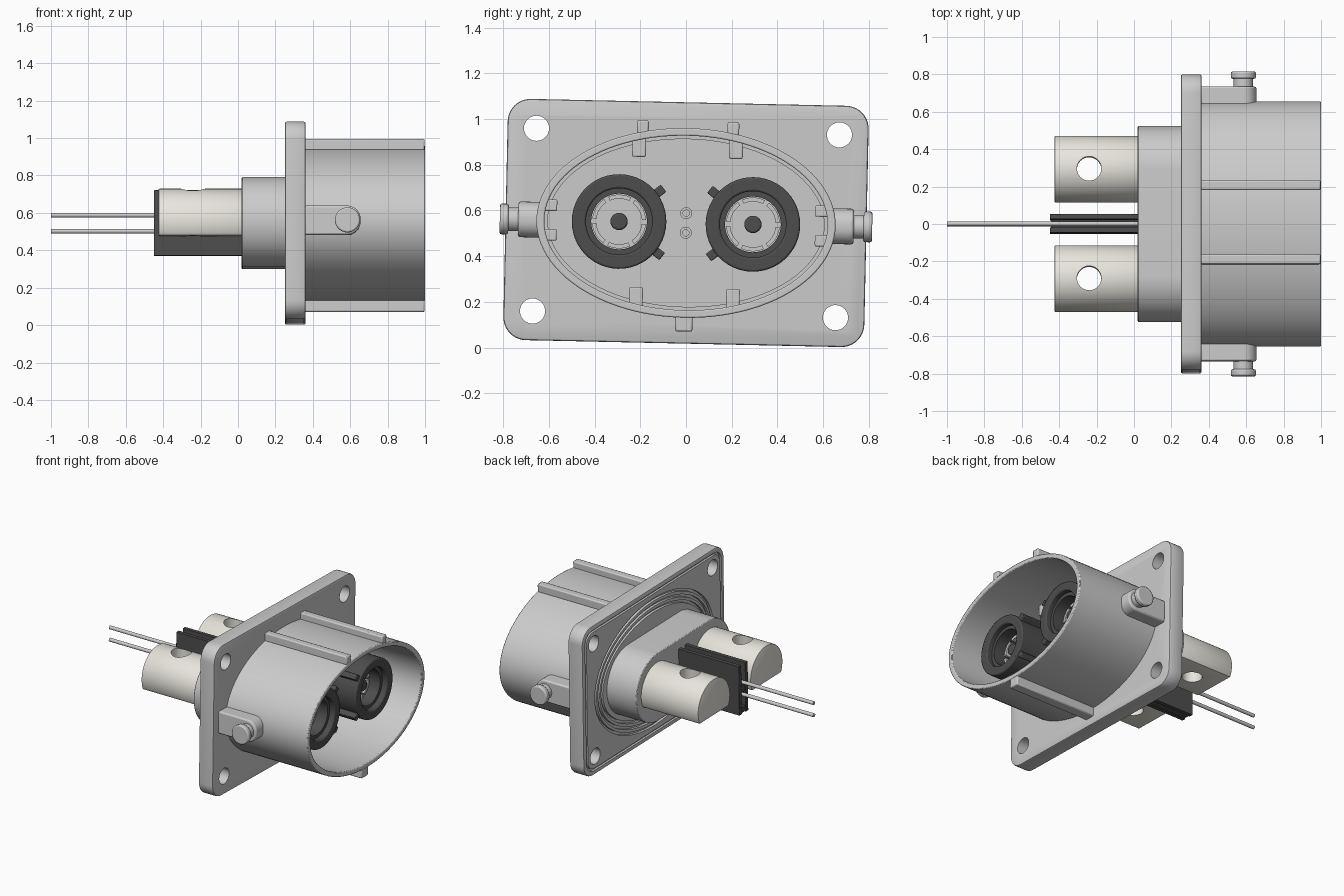
import bpy, bmesh
from math import sin, cos, pi, radians
from mathutils import Matrix

if "Cube" in bpy.data.objects:
    bpy.data.objects.remove(bpy.data.objects["Cube"])

# Parts are built around the x axis, then tilted slightly and lifted to z = 0.545


def mat(name, rgb):
    m = bpy.data.materials.new(name)
    m.diffuse_color = (*rgb, 1)
    m.use_nodes = True
    m.node_tree.nodes["Principled BSDF"].inputs["Base Color"].default_value = m.diffuse_color
    return m


DARK = mat("dark_plastic", (0.075, 0.075, 0.075))
PLATED = mat("plated_metal", (0.80, 0.78, 0.72))
GREY = None


# ---- outlines (two-coordinate profiles)
def ellipse(a, b=None, c=(0, 0), n=48):
    b = b or a
    return [(c[0] + a * cos(2 * pi * i / n), c[1] + b * sin(2 * pi * i / n)) for i in range(n)]


def rounded(hw, hh, r, c=(0, 0), n=10):
    pts = []
    for k, (sx, sy) in enumerate([(1, 1), (-1, 1), (-1, -1), (1, -1)]):
        for i in range(n + 1):
            t = (k + i / n) * pi / 2
            pts.append((c[0] + sx * (hw - r) + r * cos(t), c[1] + sy * (hh - r) + r * sin(t)))
    return pts


def rect(u0, u1, v0, v1):
    return [(u0, v0), (u1, v0), (u1, v1), (u0, v1)]


def arc(r, a0, a1, c=(0, 0), n=28):
    return [(c[0] + r * cos(radians(a0 + (a1 - a0) * i / n)),
             c[1] + r * sin(radians(a0 + (a1 - a0) * i / n))) for i in range(n + 1)]


# ---- solids
PLACE = {"x": lambda p, t: (t, p[0], p[1]),
         "y": lambda p, t: (p[0], t, p[1]),
         "z": lambda p, t: (p[0], p[1], t)}


def finish(name, bm, material, bevel):
    bmesh.ops.recalc_face_normals(bm, faces=bm.faces)
    me = bpy.data.meshes.new(name)
    bm.to_mesh(me)
    bm.free()
    ob = bpy.data.objects.new(name, me)
    bpy.context.collection.objects.link(ob)
    if material:
        me.materials.append(material)
    if bevel:
        b = ob.modifiers.new("bevel", "BEVEL")
        b.width, b.segments, b.limit_method = bevel, 2, "ANGLE"
        b.angle_limit = radians(40)
    return ob


def prism(name, pts, t0, t1, axis="x", material=GREY, bevel=0):
    bm = bmesh.new()
    lo = [bm.verts.new(PLACE[axis](p, t0)) for p in pts]
    hi = [bm.verts.new(PLACE[axis](p, t1)) for p in pts]
    bm.faces.new(lo)
    bm.faces.new(hi)
    for i in range(len(pts)):
        j = (i + 1) % len(pts)
        bm.faces.new((lo[i], lo[j], hi[j], hi[i]))
    return finish(name, bm, material, bevel)


def ring(name, outer, inner, t0, t1, material=GREY, bevel=0):
    bm = bmesh.new()
    loops = [[bm.verts.new((t, *p)) for p in pts]
             for pts, t in ((outer, t0), (outer, t1), (inner, t1), (inner, t0))]
    n = len(outer)
    for k in range(4):
        a, b = loops[k], loops[(k + 1) % 4]
        for i in range(n):
            bm.faces.new((a[i], a[(i + 1) % n], b[(i + 1) % n], b[i]))
    return finish(name, bm, material, bevel)


def cut(ob, cutters):
    bpy.context.view_layer.objects.active = ob
    for c in cutters:
        m = ob.modifiers.new("cut", "BOOLEAN")
        m.operation, m.solver, m.object = "DIFFERENCE", "EXACT", c
    for m in list(ob.modifiers):
        bpy.ops.object.modifier_apply(modifier=m.name)
    for c in cutters:
        bpy.data.objects.remove(c)


# ---- mounting flange with corner holes and seal grooves on the back
flange = prism("flange", rounded(0.79, 0.528, 0.1), 0.25, 0.362, bevel=0.01)
cutters = [prism("hole_cutter", ellipse(0.055, c=(sy * 0.663, sz * 0.4), n=32), 0.1, 0.5)
           for sy in (-1, 1) for sz in (-1, 1)]
cutters.append(ring("groove_cutter", rounded(0.76, 0.498, 0.08), rounded(0.745, 0.483, 0.07), 0.2, 0.265))
for a, b in ((0.66, 0.45), (0.625, 0.41), (0.59, 0.37)):
    cutters.append(ring("groove_cutter", ellipse(a, b), ellipse(a - 0.018, b - 0.018), 0.2, 0.268))
cut(flange, cutters)

# ---- oval shell and outer ribs
ring("shell", ellipse(0.655, 0.415, n=96), ellipse(0.62, 0.382, n=96), 0.355, 1.0, bevel=0.006)
ring("shell_inner_step", ellipse(0.63, 0.392, n=96), ellipse(0.605, 0.367, n=96), 0.355, 0.5)
for s in (-1, 1):
    prism("top_rib", rect(s * 0.198 - 0.026, s * 0.198 + 0.026, 0.385, 0.445), 0.355, 0.998, bevel=0.008)
prism("bottom_rib", rect(-0.038, 0.038, -0.475, -0.4), 0.355, 0.998, bevel=0.008)

# ---- keys inside the shell
for s in (-1, 1):
    for t in (-1, 1):
        v0, v1 = sorted((t * 0.285, t * 0.372))
        prism("inner_key", rect(s * 0.212 - 0.03, s * 0.212 + 0.03, v0, v1), 0.355, 0.6, bevel=0.006)
        u0, u1 = sorted((s * 0.565, s * 0.625))
        prism("inner_side_key", rect(u0, u1, t * 0.065 - 0.025, t * 0.065 + 0.025), 0.355, 0.6, bevel=0.006)

# ---- side locking pins
for s in (-1, 1):
    pad = [(0.355, -0.078), *arc(0.07, -90, 0, (0.585, -0.008), 8),
           *arc(0.07, 0, 90, (0.585, 0.008), 8), (0.355, 0.078)]
    prism("pin_pad", pad, s * 0.63, s * 0.735, "y", bevel=0.01)
    prism("pin_neck", ellipse(0.052, c=(0.585, 0), n=32), s * 0.72, s * 0.785, "y")
    prism("pin_head", ellipse(0.067, c=(0.585, 0), n=32), s * 0.777, s * 0.815, "y", bevel=0.008)

# ---- rear body
prism("rear_body", rounded(0.525, 0.24, 0.2399, n=20), 0.02, 0.26, bevel=0.008)

for s in (-1, 1):
    c = (s * 0.293, 0)
    # rear terminal: flat-bottomed bar with a vertical hole
    term = prism("terminal", arc(0.178, -25, 205, c, 40), -0.425, 0.03, material=PLATED, bevel=0.005)
    cut(term, [prism("bolt_cutter", ellipse(0.065, c=(-0.24, c[0]), n=32), -0.5, 0.5, "z")])

    # front socket: sleeve, liner, contact and centre pin
    ring("socket_sleeve", ellipse(0.207, c=c), ellipse(0.145, c=c), 0.355, 0.86, DARK, 0.008)
    ring("socket_liner", ellipse(0.148, c=c), ellipse(0.122, c=c), 0.355, 0.82, DARK)
    prism("contact_base", ellipse(0.124, c=c), 0.355, 0.45)
    for k in range(6):
        a = 60 * k
        finger = arc(0.118, a + 5, a + 55, c, 6) + arc(0.1, a + 55, a + 5, c, 6)
        prism("contact_finger", finger, 0.44, 0.74)
    prism("centre_pin", ellipse(0.038, c=c, n=24), 0.44, 0.78, material=DARK, bevel=0.008)
    # sleeve tabs pointing toward the middle
    for t in (-1, 1):
        ang = t * radians(38)
        tab = [(c[0] - s * (u * cos(ang) - v * sin(ang)), u * sin(ang) + v * cos(ang))
               for u, v in rect(0.19, 0.243, -0.02, 0.02)]
        prism("sleeve_tab", tab, 0.355, 0.85, material=DARK, bevel=0.005)

# ---- signal column between the sockets
column = prism("signal_column", rounded(0.048, 0.088, 0.0479), 0.355, 0.76, bevel=0.006)
cut(column, [prism("signal_cutter", ellipse(0.032, c=(0, v), n=24), 0.66, 0.9) for v in (-0.043, 0.043)])
for v in (-0.043, 0.043):
    ring("signal_contact", ellipse(0.026, c=(0, v), n=24), ellipse(0.014, c=(0, v), n=24), 0.65, 0.74)
    prism("signal_wire", ellipse(0.0125, c=(0, v), n=16), -1.0, 0.03)

# ---- rear divider: two walls joined by a web
for s in (-1, 1):
    u0, u1 = sorted((s * 0.022, s * 0.05))
    prism("divider_wall", rect(u0, u1, -0.175, 0.175), -0.45, 0.03, material=DARK, bevel=0.003)
prism("divider_web", rect(-0.025, 0.025, -0.025, 0.025), -0.445, 0.03, material=DARK)
prism("divider_floor", rect(-0.025, 0.025, -0.17, -0.13), -0.445, 0.03, material=DARK)

# ---- tilt, lift and shade everything
pose = Matrix.Translation((0, 0, 0.545)) @ Matrix.Rotation(radians(-1.25), 4, "X")
for ob in bpy.context.scene.objects:
    ob.matrix_world = pose
    ob.select_set(True)
bpy.context.view_layer.objects.active = flange
bpy.ops.object.shade_smooth_by_angle(angle=radians(30))
